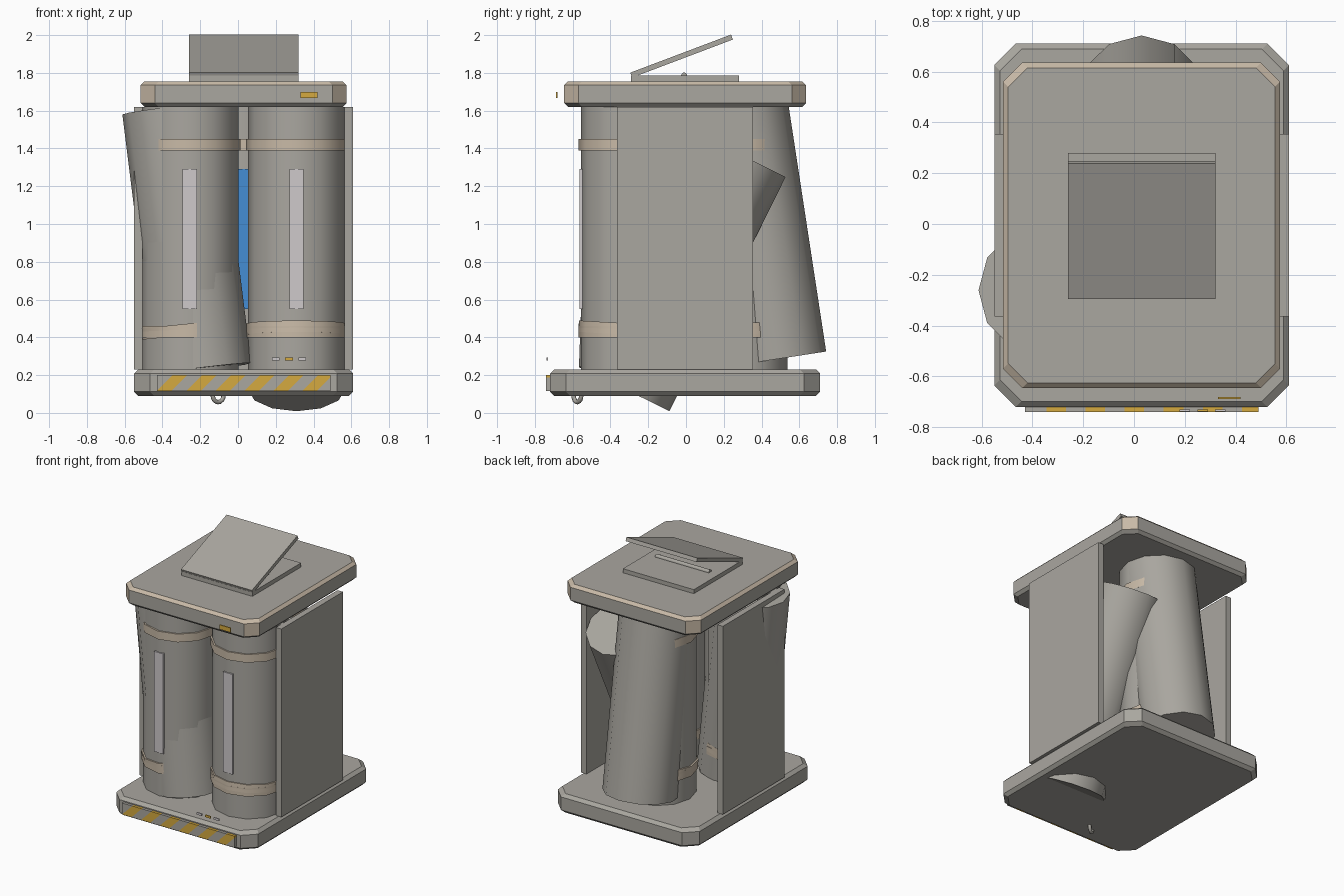
import bpy, bmesh, math
from mathutils import Vector, Matrix

if "Cube" in bpy.data.objects:
    bpy.data.objects.remove(bpy.data.objects["Cube"], do_unlink=True)


def material(name, rgb):
    m = bpy.data.materials.new(name)
    m.use_nodes = True
    m.diffuse_color = (*rgb, 1)
    m.node_tree.nodes["Principled BSDF"].inputs["Base Color"].default_value = (*rgb, 1)
    return m


GREY = material("warm grey", (0.40, 0.385, 0.35))
TAN = material("pale tan", (0.58, 0.49, 0.385))
YELLOW = material("warning yellow", (0.66, 0.40, 0.05))
PALE = material("pale strip", (0.62, 0.59, 0.60))
BLUE = material("blue strip", (0.06, 0.27, 0.66))


def finish(name, bm, mats, smooth=False):
    bmesh.ops.recalc_face_normals(bm, faces=bm.faces)
    mesh = bpy.data.meshes.new(name)
    bm.to_mesh(mesh)
    bm.free()
    for m in mats:
        mesh.materials.append(m)
    ob = bpy.data.objects.new(name, mesh)
    bpy.context.collection.objects.link(ob)
    if smooth:
        bpy.ops.object.select_all(action='DESELECT')
        ob.select_set(True)
        bpy.context.view_layer.objects.active = ob
        bpy.ops.object.shade_smooth_by_angle(angle=math.radians(40))
    return ob


def box_mesh(x, y, z):
    bm = bmesh.new()
    size = [b - a for a, b in (x, y, z)]
    mid = [(a + b) / 2 for a, b in (x, y, z)]
    bmesh.ops.create_cube(bm, size=1,
                          matrix=Matrix.Translation(mid) @ Matrix.Diagonal((*size, 1)))
    return bm


def box(name, x, y, z, mat):
    return finish(name, box_mesh(x, y, z), [mat])


def chamfered_plate(name, x, y, z, cut, edge, worn):
    """Slab with cut corners and bevelled rims; worn rims are tan."""
    bm = bmesh.new()
    loops = []
    for height, inset in ((z[0], edge), (z[0] + edge, 0), (z[1] - edge, 0), (z[1], edge)):
        x0, x1, y0, y1 = x[0] + inset, x[1] - inset, y[0] + inset, y[1] - inset
        pts = [(x0 + cut, y0), (x1 - cut, y0), (x1, y0 + cut), (x1, y1 - cut),
               (x1 - cut, y1), (x0 + cut, y1), (x0, y1 - cut), (x0, y0 + cut)]
        loops.append([bm.verts.new((*p, height)) for p in pts])
    bm.faces.new(loops[0])
    bm.faces.new(loops[-1])
    for level, (low, high) in enumerate(zip(loops, loops[1:])):
        for i in range(8):
            j = (i + 1) % 8
            f = bm.faces.new((low[i], low[j], high[j], high[i]))
            f.material_index = int(worn and (level == 2 or (level == 1 and i % 2)))
    finish(name, bm, [GREY, TAN])


def axis_matrix(a, b):
    a, b = Vector(a), Vector(b)
    turn = Vector((0, 0, 1)).rotation_difference(b - a).to_matrix().to_4x4()
    return Matrix.Translation((a + b) / 2) @ turn


def cylinder(name, a, b, r, mat=GREY, sides=12):
    bm = bmesh.new()
    bmesh.ops.create_cone(bm, cap_ends=True, segments=sides, radius1=r, radius2=r,
                          depth=(Vector(b) - Vector(a)).length)
    bmesh.ops.transform(bm, matrix=axis_matrix(a, b), verts=bm.verts)
    finish(name, bm, [mat], True)


def band(name, x, y, z, tilt_x=0, tilt_y=0, height=0.06):
    """Thin strap around a canister, optionally tipped."""
    dz = Vector((math.tan(tilt_y), -math.tan(tilt_x), 1)).normalized() * height / 2
    c = Vector((x, y, z))
    cylinder(name, c - dz, c + dz, 0.268, TAN)


# Base, roof and side panels
BASE_TOP, ROOF = 0.23, 1.62
chamfered_plate("base_plate", (-0.55, 0.61), (-0.72, 0.71), (0.09, BASE_TOP), 0.085, 0.022, False)
chamfered_plate("roof_plate", (-0.515, 0.575), (-0.645, 0.635), (ROOF, 1.755), 0.075, 0.02, True)
for side, x in (("left", (0.565, 0.61)), ("right", (-0.55, -0.505))):
    box(side + "_side_panel", x, (-0.365, 0.355), (BASE_TOP, ROOF), GREY)

# Upright canisters with straps
R = 0.257
uprights = (("right", -0.255, -0.30, 0, -0.1),
            ("left", 0.31, -0.30, -0.06, 0),
            ("rear", 0.03, 0.28, 0.06, 0))
for name, x, y, tx, ty in uprights:
    cylinder(name + "_canister", (x, y, BASE_TOP), (x, y, ROOF), R)
    band(name + "_upper_band", x, y, 1.42)
    band(name + "_lower_band", x, y, 0.43)
    band(name + "_loose_band", x, y, 0.443, tx, ty)
    strip = BLUE if name == "rear" else PALE
    box(name + "_strip", (x - 0.038, x + 0.038), (y - R - 0.006, y - R + 0.01),
        (0.55, 1.29), strip)

# Canisters that have slipped out of line
cylinder("leaning_right_canister", (-0.185, -0.31, 0.232), (-0.357, -0.26, 1.612), R)
cylinder("leaning_rear_canister", (0.03, 0.488, 0.286), (0.03, 0.278, 1.66), R)
cylinder("fallen_left_canister", (0.31, -0.318, 0.123), (0.31, 0.297, 1.363), R)

# Hatch: frame, handle rod and raised lid
box("hatch_frame", (-0.26, 0.32), (-0.29, 0.28), (1.755, 1.785), GREY)
cylinder("hatch_rod", (-0.19, -0.01, 1.786), (0.25, -0.01, 1.786), 0.016)
lid = box("hatch_lid", (-0.29, 0.29), (0, 0.57), (0, 0.028), GREY)
lid.location = (0.03, -0.285, 1.775)
lid.rotation_euler.x = math.radians(20.7)

# Hazard plate, cut by slanted planes and coloured in alternate stripes
bm = box_mesh((-0.43, 0.49), (-0.74, -0.715), (0.115, 0.2))
start, step = -0.43 - 0.115, 0.077
for k in range(13):
    bmesh.ops.bisect_plane(bm, geom=bm.verts[:] + bm.edges[:] + bm.faces[:],
                           plane_co=(start + k * step, 0, 0), plane_no=(1, 0, -1))
for f in bm.faces:
    c = f.calc_center_median()
    f.material_index = int(math.floor((c.x - c.z - start) / step) % 2 == 0)
finish("hazard_plate", bm, [GREY, YELLOW])

# Small indicator plates on the front
for i, mat in enumerate((PALE, YELLOW, PALE)):
    x = 0.2 + 0.07 * i
    box(f"indicator_{i + 1}", (x - 0.021, x + 0.021), (-0.739, -0.731), (0.277, 0.293), mat)
box("roof_marker", (0.33, 0.42), (-0.688, -0.68), (1.667, 1.7), YELLOW)

# Ring under the base
bpy.ops.mesh.primitive_torus_add(major_segments=16, minor_segments=8, major_radius=0.035,
                                 minor_radius=0.012, location=(-0.105, -0.575, 0.092),
                                 rotation=(math.pi / 2, 0, math.radians(35)))
ring = bpy.context.object
ring.name = "underside_ring"
ring.data.materials.append(GREY)
bpy.ops.object.shade_smooth_by_angle(angle=math.radians(60))
